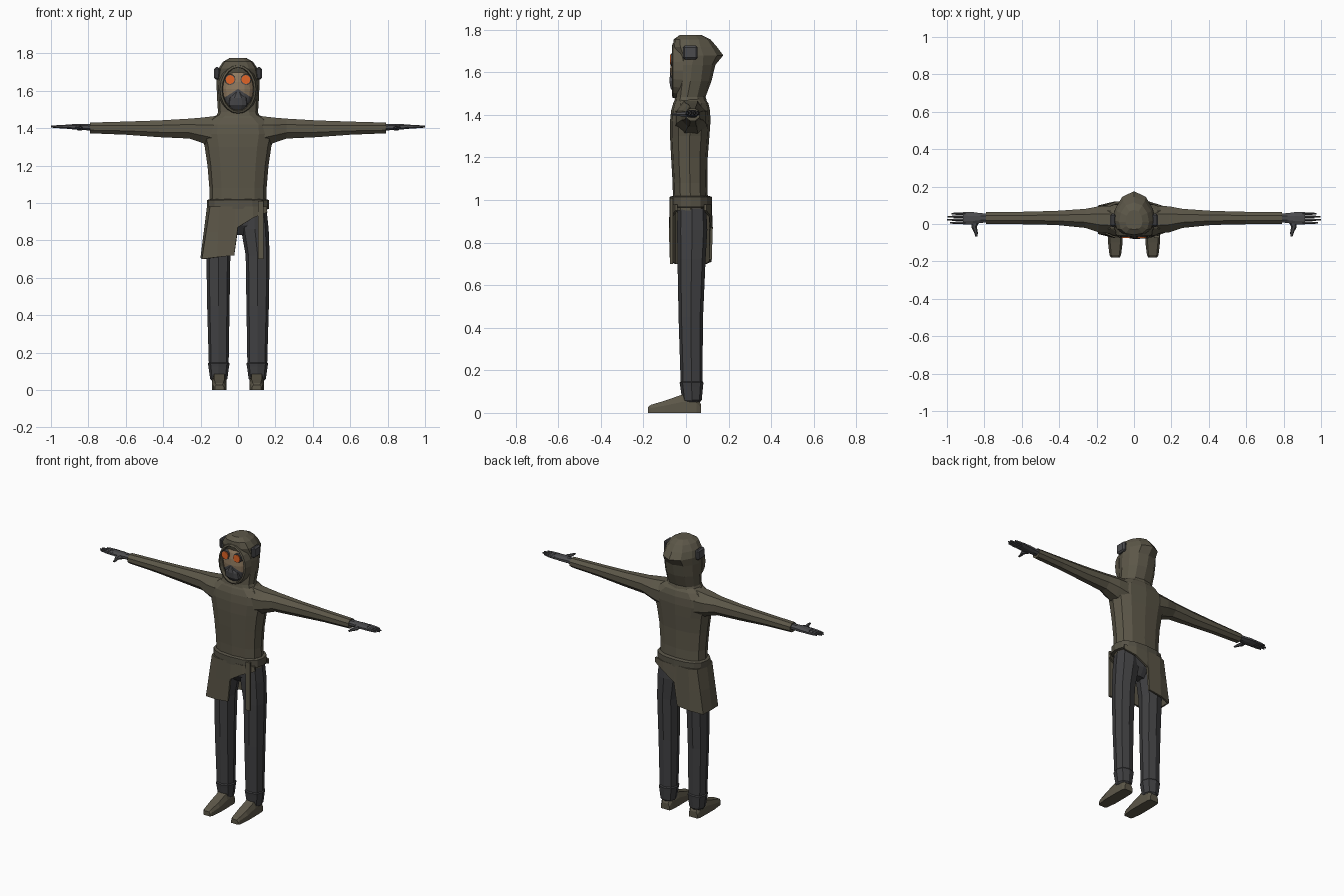
import bpy, bmesh, math
from mathutils import Vector, Matrix

if "Cube" in bpy.data.objects:
    bpy.data.objects.remove(bpy.data.objects["Cube"])


def material(name, col):
    m = bpy.data.materials.new(name)
    m.diffuse_color = (*col, 1)
    m.use_nodes = True
    m.node_tree.nodes["Principled BSDF"].inputs["Base Color"].default_value = m.diffuse_color
    return m


OLIVE = material("olive cloth", (0.108, 0.096, 0.066))
BELT = material("belt leather", (0.092, 0.083, 0.06))
PANTS = material("dark trousers", (0.052, 0.052, 0.055))
GREY = material("grey rubber", (0.07, 0.07, 0.075))
TAN = material("tan face", (0.27, 0.19, 0.115))
ORANGE = material("orange lens", (0.75, 0.13, 0.02))


def finish(name, bm, *mats):
    bmesh.ops.recalc_face_normals(bm, faces=bm.faces)
    me = bpy.data.meshes.new(name)
    bm.to_mesh(me)
    bm.free()
    for m in mats:
        me.materials.append(m)
    ob = bpy.data.objects.new(name, me)
    bpy.context.collection.objects.link(ob)
    return ob


def loft(name, rings, mat):
    """Skin a list of closed rings and cap both ends."""
    bm = bmesh.new()
    rows = [[bm.verts.new(p) for p in r] for r in rings]
    n = len(rows[0])
    for a, b in zip(rows, rows[1:]):
        for i in range(n):
            j = (i + 1) % n
            bm.faces.new((a[i], a[j], b[j], b[i]))
    bm.faces.new(rows[0])
    bm.faces.new(rows[-1])
    return finish(name, bm, mat)


def power(v, e):
    return math.copysign(abs(v) ** e, v) if abs(v) > 1e-6 else 0.0


def flat_ring(z, cx, hx, y0, y1, n=12, ex=0.8, back=0.8, split=0.5):
    """Horizontal rounded ring; back sets how pointed the rear half is."""
    cy, pts = y0 + (y1 - y0) * split, []
    for i in range(n):
        t = 2 * math.pi * i / n
        c, s = math.cos(t), math.sin(t)
        y = cy + (y1 - cy) * power(s, back) if s > 0 else cy + (cy - y0) * power(s, 0.8)
        pts.append((cx + hx * power(c, ex), y, z))
    return pts


def arm_ring(x, z0, z1, y0, y1, n=8):
    """Upright ring facing along x."""
    return [(x, (y0 + y1) / 2 + (y1 - y0) / 2 * math.cos(t),
             (z0 + z1) / 2 + (z1 - z0) / 2 * math.sin(t))
            for t in (2 * math.pi * (i + 0.5) / n for i in range(n))]


def box(name, size, loc, mat, bevel=0.0):
    bm = bmesh.new()
    bmesh.ops.create_cube(bm, size=1, matrix=Matrix.Translation(loc) @ Matrix.Diagonal((*size, 1)))
    if bevel:
        bmesh.ops.bevel(bm, geom=bm.edges[:], offset=bevel, segments=1, affect='EDGES')
    return finish(name, bm, mat)


# Tunic body
loft("tunic", [flat_ring(z, 0, h, a, b) for z, h, a, b in (
    (0.95, 0.153, -0.06, 0.105), (1.08, 0.153, -0.063, 0.1), (1.2, 0.163, -0.07, 0.102),
    (1.3, 0.178, -0.075, 0.11), (1.37, 0.195, -0.075, 0.115), (1.42, 0.19, -0.07, 0.113),
    (1.455, 0.14, -0.06, 0.105), (1.475, 0.105, -0.05, 0.09))], OLIVE)

# Belt
loft("belt", [flat_ring(z, 0, h, a, b, 16) for z, h, a, b in (
    (0.965, 0.15, -0.06, 0.105), (0.968, 0.167, -0.078, 0.122),
    (1.015, 0.167, -0.078, 0.122), (1.02, 0.15, -0.06, 0.105))], BELT)
box("hanging_strap", (0.03, 0.014, 0.31), (0.122, -0.068, 0.855), OLIVE)

# Wrapped skirt panel: (top x, top y, bottom x, bottom y, bottom z), copied to the back
front = [(0.152, -0.045, 0.155, -0.045, 0.95), (0.08, -0.068, 0.08, -0.07, 0.92),
         (0.0, -0.07, 0.0, -0.075, 0.87), (-0.015, -0.07, -0.02, -0.07, 0.72),
         (-0.1, -0.068, -0.11, -0.068, 0.71), (-0.145, -0.05, -0.188, -0.05, 0.70),
         (-0.16, 0.022, -0.195, 0.022, 0.705)]
rear = [(a, 0.045 - b, c, 0.045 - d, e) for a, b, c, d, e in reversed(front[:-1])]
bm = bmesh.new()
cols = []
for a, b, c, d, e in front + rear:
    cols.append([bm.verts.new(Vector((a, b, 0.98)).lerp(Vector((c, d, e)), k)) for k in (0, 0.5, 1)])
for p, q in zip(cols, cols[1:]):
    for k in range(2):
        bm.faces.new((p[k], q[k], q[k + 1], p[k + 1]))
skirt = finish("skirt_panel", bm, OLIVE)
mod = skirt.modifiers.new("thickness", 'SOLIDIFY')
mod.thickness, mod.offset = 0.012, 0

# Hips
loft("hips", [flat_ring(z, 0, h, a, b) for z, h, a, b in (
    (0.83, 0.05, 0.0, 0.06), (0.88, 0.135, -0.035, 0.09), (0.98, 0.148, -0.045, 0.098))], PANTS)

for s, side in ((-1, "right"), (1, "left")):
    # Trouser leg and cuff
    loft(side + "_leg", [flat_ring(z, s * c, h, a, b, 8) for z, c, h, a, b in (
        (0.96, 0.085, 0.068, -0.04, 0.095), (0.86, 0.09, 0.074, -0.042, 0.1),
        (0.72, 0.105, 0.064, -0.04, 0.092), (0.45, 0.105, 0.06, -0.035, 0.08),
        (0.14, 0.103, 0.053, -0.025, 0.077))], PANTS)
    loft(side + "_cuff", [flat_ring(z, s * 0.103, h, a, b, 8) for z, h, a, b in (
        (0.15, 0.052, -0.024, 0.076), (0.142, 0.058, -0.03, 0.082), (0.125, 0.055, -0.027, 0.08),
        (0.06, 0.046, -0.018, 0.074), (0.05, 0.036, -0.01, 0.065))], PANTS)
    # Shoe, skinned from toe to heel
    loft(side + "_shoe", [[(s * 0.1 + h * u, y, t * v) for u, v in
                           ((-1, 0), (-1, 0.6), (-0.7, 1), (0.7, 1), (1, 0.6), (1, 0))]
                          for y, h, t in ((-0.178, 0.024, 0.028), (-0.165, 0.031, 0.038),
                                          (-0.1, 0.039, 0.057), (-0.02, 0.039, 0.085),
                                          (0.05, 0.037, 0.08), (0.07, 0.03, 0.04))], OLIVE)
    # Sleeve
    loft(side + "_sleeve", [arm_ring(s * x, *r) for x, *r in (
        (0.1, 1.28, 1.475, -0.06, 0.105), (0.19, 1.315, 1.462, -0.05, 0.1),
        (0.26, 1.34, 1.455, -0.025, 0.085), (0.42, 1.348, 1.445, -0.008, 0.073),
        (0.6, 1.362, 1.438, -0.004, 0.068), (0.79, 1.37, 1.432, -0.003, 0.066))], OLIVE)
    # Glove: wrist, palm, fingers, thumb
    loft(side + "_palm", [arm_ring(s * x, *r) for x, *r in (
        (0.775, 1.385, 1.425, 0.006, 0.058), (0.82, 1.388, 1.424, 0.004, 0.06),
        (0.86, 1.39, 1.424, -0.006, 0.066), (0.915, 1.396, 1.42, -0.004, 0.066))], GREY)
    for k, tip in enumerate((0.985, 1.0, 0.998, 0.975)):
        y = 0.006 + 0.0165 * k
        loft(side + "_finger", [arm_ring(s * x, 1.408 - h, 1.408 + h, y - w, y + w, 6) for x, h, w in (
            (0.9, 0.011, 0.0085), (0.95, 0.009, 0.0075), (tip, 0.005, 0.004))], GREY)
    loft(side + "_thumb", [flat_ring_pts for flat_ring_pts in (
        [(s * (x + w * math.cos(t)), y, 1.403 + 0.8 * w * math.sin(t))
         for t in (math.pi * i / 3 for i in range(6))]
        for x, y, w in ((0.845, 0.02, 0.022), (0.855, -0.015, 0.015),
                        (0.845, -0.045, 0.01), (0.842, -0.068, 0.006)))], GREY)
    # Ear pad on the hood
    box(side + "_ear_pad", (0.028, 0.07, 0.066), (s * 0.113, 0.02, 1.693), GREY, 0.009)
    # Goggle rim and lens
    for part, r, y, mat in (("goggle_rim", 0.029, -0.07, GREY), ("lens", 0.024, -0.076, ORANGE)):
        bm = bmesh.new()
        bmesh.ops.create_cone(bm, cap_ends=True, segments=12, radius1=r, radius2=r, depth=0.03,
                              matrix=Matrix.Translation((s * 0.042, y + 0.015, 1.66))
                              @ Matrix.Rotation(math.pi / 2, 4, 'X'))
        finish(side + "_" + part, bm, mat)

# Hood with a peak at the back
loft("hood", [flat_ring(z, 0, h, a, b, 12, 0.85, k, 0.4) for z, h, a, b, k in (
    (1.44, 0.125, -0.06, 0.105, 0.9), (1.485, 0.107, -0.05, 0.092, 0.9),
    (1.56, 0.112, -0.045, 0.12, 1.0), (1.635, 0.115, -0.045, 0.138, 1.1),
    (1.68, 0.113, -0.05, 0.175, 1.7), (1.72, 0.104, -0.062, 0.145, 1.4),
    (1.755, 0.08, -0.058, 0.115, 1.1), (1.775, 0.045, -0.03, 0.075, 1.0))], OLIVE)

# Rim around the face opening
bm = bmesh.new()
rows = []
for i in range(20):
    t = 2 * math.pi * i / 20
    c, q = math.cos(t), math.sin(t)
    rows.append([bm.verts.new((c * (0.09 + d), y, 1.608 + q * (0.122 + d)))
                 for d, y in ((-0.009, -0.05), (-0.004, -0.066), (0.006, -0.062), (0.017, -0.015), (0, -0.01))])
for i in range(20):
    a, b = rows[i], rows[(i + 1) % 20]
    for k in range(5):
        m = (k + 1) % 5
        bm.faces.new((a[k], b[k], b[m], a[m]))
finish("hood_rim", bm, OLIVE)

# Face with the lower breathing mask split along two sloping cuts
bm = bmesh.new()
bmesh.ops.create_uvsphere(bm, u_segments=16, v_segments=10, radius=1,
                          matrix=Matrix.Translation((0, -0.012, 1.608)) @ Matrix.Diagonal((0.09, 0.063, 0.125, 1)))
for s in (-1, 1):
    bmesh.ops.bisect_plane(bm, geom=bm.verts[:] + bm.edges[:] + bm.faces[:],
                           plane_co=(0, 0, 1.61), plane_no=(s * 0.65, 0, 1))
for f in bm.faces:
    p = f.calc_center_median()
    f.material_index = 1 if p.z < 1.61 - 0.65 * abs(p.x) else 0
finish("face", bm, TAN, GREY)
# Raised snout of the mask
loft("mask_snout", [flat_ring(z, 0, h, -0.02 - d, 0.0, 10) for z, h, d in (
    (1.5, 0.04, 0.035), (1.525, 0.055, 0.054), (1.56, 0.05, 0.06), (1.595, 0.018, 0.056))], GREY)
